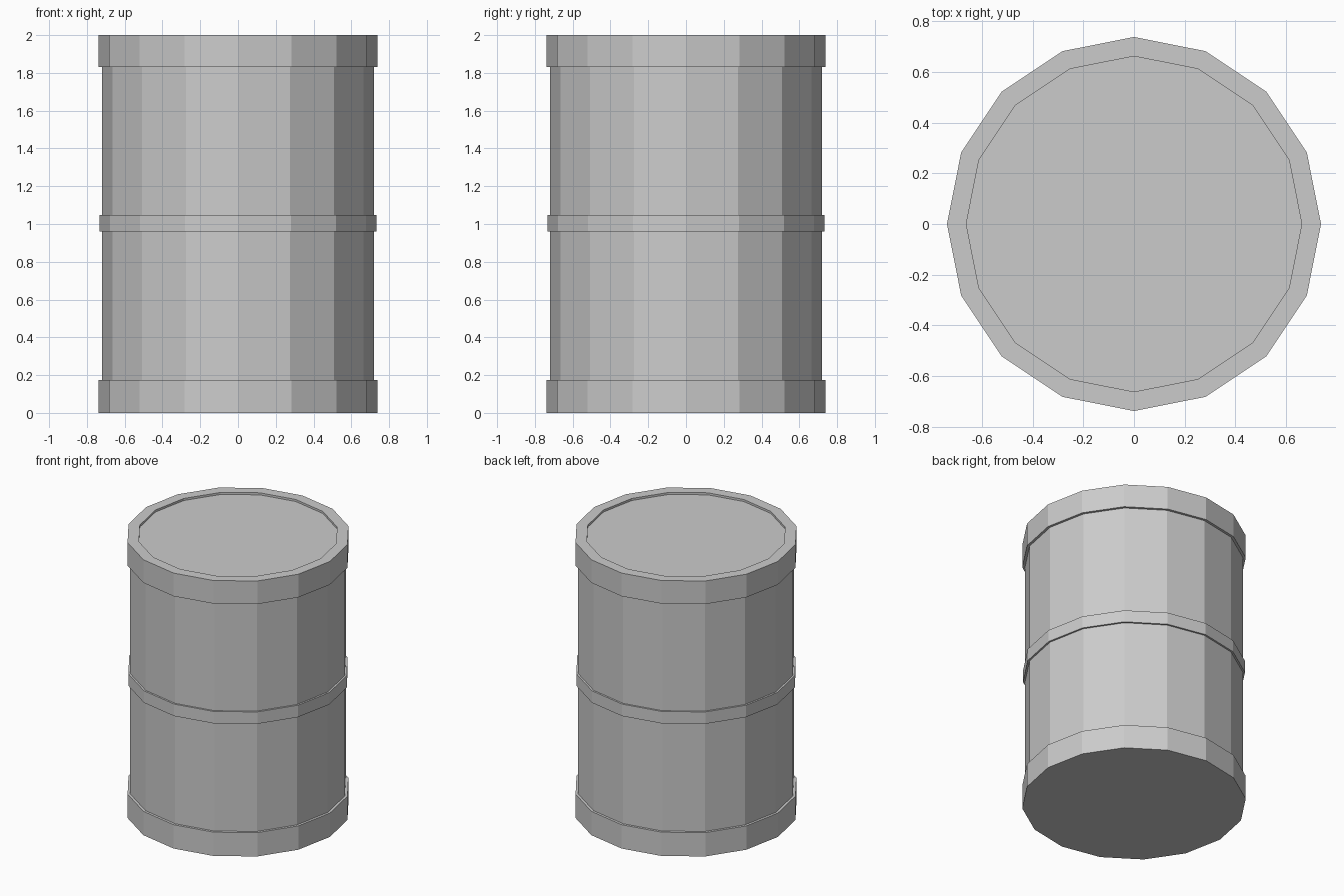
import bpy, bmesh
from math import cos, sin, tau

if "Cube" in bpy.data.objects:
    bpy.data.objects.remove(bpy.data.objects["Cube"])

SIDES = 16
BODY, HOOP, RIM, LID = 0.72, 0.733, 0.738, 0.662   # radii


def lathe(name, profile):
    """Turn (radius, z) points into a closed flat-faced solid with capped ends."""
    bm = bmesh.new()
    rings = [[bm.verts.new((r * cos(tau * i / SIDES), r * sin(tau * i / SIDES), z))
              for i in range(SIDES)] for r, z in profile]
    for a, b in zip(rings, rings[1:]):
        for i in range(SIDES):
            j = (i + 1) % SIDES
            bm.faces.new((a[i], a[j], b[j], b[i]))
    bm.faces.new(rings[0][::-1])
    bm.faces.new(rings[-1])
    bmesh.ops.recalc_face_normals(bm, faces=bm.faces[:])
    mesh = bpy.data.meshes.new(name)
    bm.to_mesh(mesh)
    bm.free()
    obj = bpy.data.objects.new(name, mesh)
    bpy.context.collection.objects.link(obj)
    return obj


# Drum: bottom rim, wall, middle hoop, wall, top rim, slightly sunken lid
lathe("barrel", [
    (RIM, 0), (RIM, 0.173),
    (BODY, 0.173), (BODY, 0.96),
    (HOOP, 0.96), (HOOP, 1.047),
    (BODY, 1.047), (BODY, 1.832),
    (RIM, 1.832), (RIM, 2.0),
    (LID, 2.0), (LID, 1.985),
])
